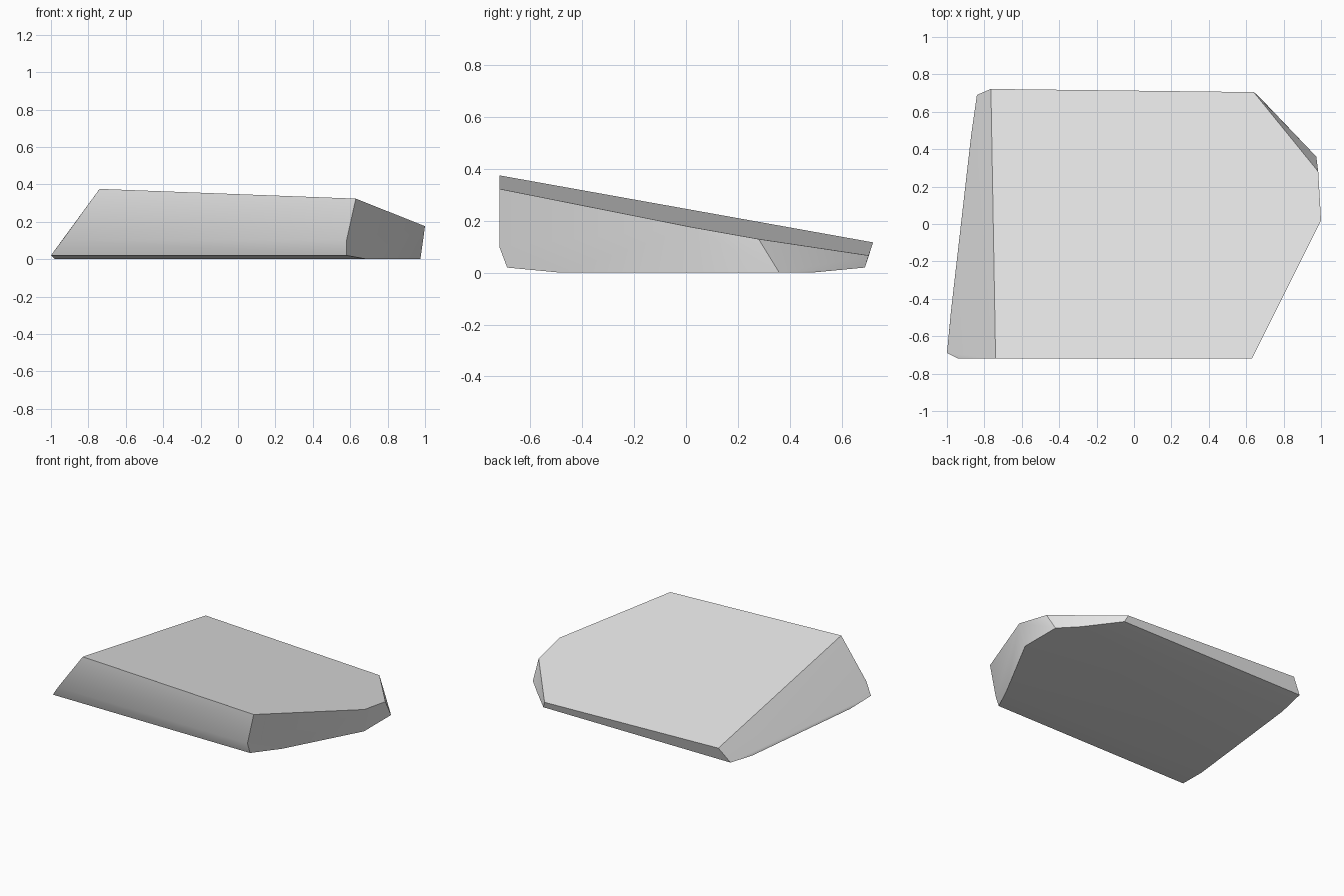
import bpy
import bmesh
import math

default_cube = bpy.data.objects.get("Cube")
if default_cube:
    bpy.data.objects.remove(default_cube, do_unlink=True)


def make_material(name, colour):
    material = bpy.data.materials.new(name)
    material.use_nodes = True
    material.diffuse_color = colour
    material.node_tree.nodes["Principled BSDF"].inputs["Base Color"].default_value = colour
    return material


def top_height(x, y):
    """Sloping plane of the flat upper surface."""
    return 0.246 - 0.038 * (x + 0.74) - 0.18 * y


# Rim of the tilted top surface
top_rim = [(-0.74, -0.72), (0.63, -0.72), (1.0, 0.02),
           (0.985, 0.28), (0.64, 0.705), (-0.765, 0.722)]

# Flat underside outline
base_rim = [(-0.98, -0.48), (0.69, -0.48), (0.975, 0.05),
            (0.975, 0.36), (0.86, 0.48), (-0.87, 0.48)]

# Rounded lower lips at the front and back: (left x, right x, y, height)
lips = [(-0.94, 0.58, -0.72, 0.1),
        (-1.0, 0.58, -0.69, 0.02),
        (-0.84, 0.66, 0.69, 0.02)]

points = [(x, y, top_height(x, y)) for x, y in top_rim]
points += [(x, y, 0) for x, y in base_rim]
for left_x, right_x, y, z in lips:
    points += [(left_x, y, z), (right_x, y, z)]

# Wrap the rims into one faceted slab and merge nearly flat triangles
bm = bmesh.new()
for point in points:
    bm.verts.new(point)
hull = bmesh.ops.convex_hull(bm, input=bm.verts[:])
unused = [v for v in bm.verts if not v.link_faces]
bmesh.ops.delete(bm, geom=unused, context="VERTS")
bmesh.ops.dissolve_limit(bm, angle_limit=math.radians(2.5),
                         verts=bm.verts[:], edges=bm.edges[:])
bmesh.ops.recalc_face_normals(bm, faces=bm.faces[:])

mesh = bpy.data.meshes.new("stone_slab")
bm.to_mesh(mesh)
bm.free()
mesh.materials.append(make_material("light grey stone", (0.8, 0.8, 0.8, 1)))

slab = bpy.data.objects.new("stone_slab", mesh)
bpy.context.collection.objects.link(slab)

# Soft lower lips, crisp main edges
bpy.ops.object.select_all(action="DESELECT")
slab.select_set(True)
bpy.context.view_layer.objects.active = slab
bpy.ops.object.shade_smooth_by_angle(angle=math.radians(30))
